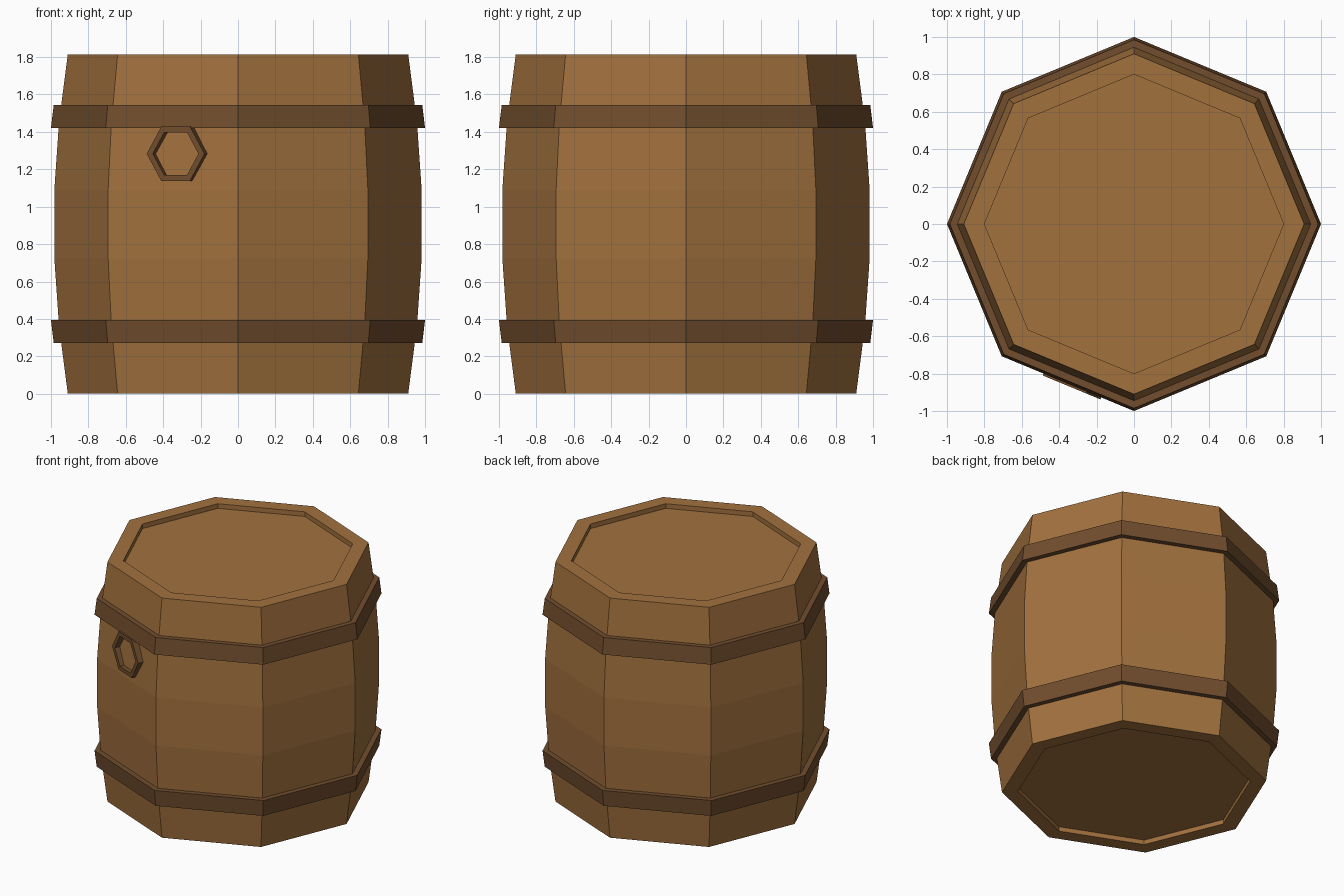
import bpy, bmesh
from math import cos, sin, pi, radians
from mathutils import Matrix, Vector

if "Cube" in bpy.data.objects:
    bpy.data.objects.remove(bpy.data.objects["Cube"])


def material(name, color):
    m = bpy.data.materials.new(name)
    m.diffuse_color = (*color, 1)
    m.use_nodes = True
    m.node_tree.nodes["Principled BSDF"].inputs["Base Color"].default_value = m.diffuse_color
    return m


wood = material("wood", (0.36, 0.165, 0.048))
dark_wood = material("dark_wood", (0.165, 0.075, 0.027))


def lathe(name, profile, sides, mat, closed):
    """Revolve (radius, z) points; open profiles are capped, closed ones make rings."""
    bm = bmesh.new()
    rings = [[bm.verts.new((r * cos(2 * pi * i / sides), r * sin(2 * pi * i / sides), z))
              for i in range(sides)] for r, z in profile]
    pairs = list(zip(rings, rings[1:]))
    if closed:
        pairs.append((rings[-1], rings[0]))
    else:
        bm.faces.new(rings[0])
        bm.faces.new(rings[-1])
    for a, b in pairs:
        for i in range(sides):
            j = (i + 1) % sides
            bm.faces.new((a[i], a[j], b[j], b[i]))
    bmesh.ops.recalc_face_normals(bm, faces=bm.faces)
    me = bpy.data.meshes.new(name)
    bm.to_mesh(me)
    bm.free()
    me.materials.append(mat)
    ob = bpy.data.objects.new(name, me)
    bpy.context.collection.objects.link(ob)
    return ob


# Barrel body with bulged staves and recessed ends
H = 1.815
half = [(0.80, 0.035), (0.80, 0), (0.91, 0), (0.957, 0.363), (0.982, 0.726)]
lathe("barrel_body", half + [(r, H - z) for r, z in reversed(half)], 8, wood, False)

# Two hoops, mirrored about mid height
hoop = [(0.92, 0.27), (0.985, 0.27), (1.0, 0.393), (0.92, 0.393)]
lathe("lower_hoop", hoop, 8, dark_wood, True)
lathe("upper_hoop", [(r, H - z) for r, z in hoop], 8, dark_wood, True)

# Hexagonal bung ring on the front left stave
bung = lathe("bung_ring", [(0.167, 0), (0.167, 0.065), (0.132, 0.065), (0.132, 0)],
             6, dark_wood, True)
a = radians(247.5)
out, side = Vector((cos(a), sin(a), 0)), Vector((-sin(a), cos(a), 0))
rot = Matrix((side, Vector((0, 0, 1)), out)).transposed().to_4x4()
pos = out * 0.87 + side * 0.026 + Vector((0, 0, 1.283))
bung.data.transform(Matrix.Translation(pos) @ rot)
